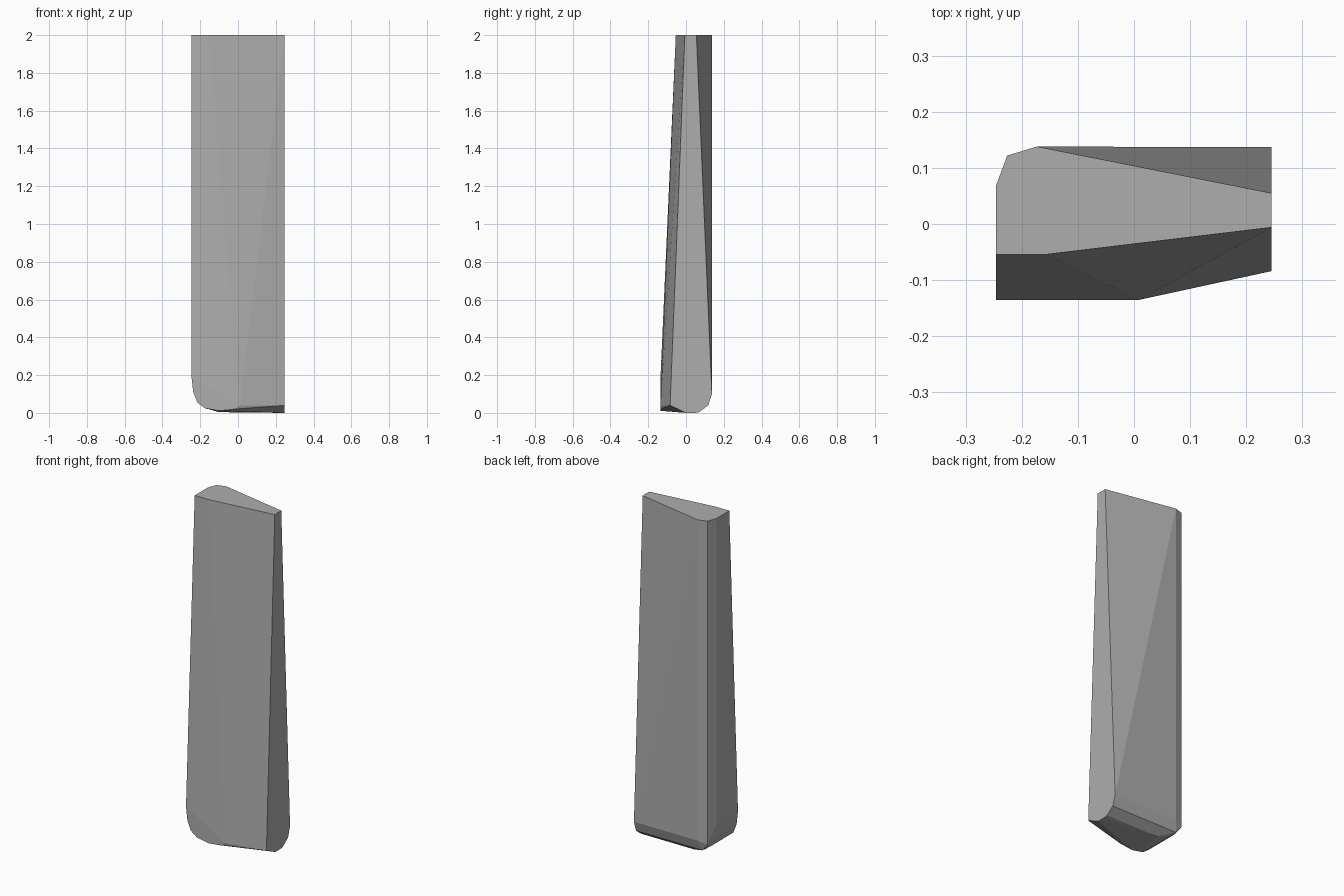
import bpy, bmesh

if "Cube" in bpy.data.objects:
    bpy.data.objects.remove(bpy.data.objects["Cube"])

# One plain grey for the whole block
grey = bpy.data.materials.new("grey")
grey.diffuse_color = (0.42, 0.42, 0.42, 1)
grey.use_nodes = True
grey.node_tree.nodes["Principled BSDF"].inputs["Base Color"].default_value = grey.diffuse_color

# Narrow top outline at z = 2
top = [(-.246, -.054), (-.246, .068), (-.226, .122), (-.173, .138),
       (.245, .055), (.245, -.006), (-.155, -.054)]
pts = [(x, y, 2) for x, y in top]

# Rounded left end: x, z profile swept from front to back
for x, z in [(-.246, .19), (-.237, .11), (-.215, .055), (-.175, .025), (-.1, .011)]:
    pts += [(x, -.135, z), (x, .068, z)]

# Rounded back lower edge: y, z profile swept from left to right
for y, z, left in [(.137, .1, -.173), (.118, .04, -.19), (.07, .004, -.1)]:
    pts += [(left, y, z), (.245, y, z)]
pts += [(-.226, .122, .085)]

# Chamfered right front and the keel of the bottom
pts += [(.01, -.135, .04), (.245, -.084, .04), (-.02, -.135, .02),
        (.245, 0, 0), (.245, .05, 0)]

bm = bmesh.new()
for p in pts:
    bm.verts.new(p)
res = bmesh.ops.convex_hull(bm, input=bm.verts[:])
bmesh.ops.delete(bm, geom=[v for v in bm.verts if not v.link_faces], context='VERTS')
bmesh.ops.dissolve_limit(bm, angle_limit=0.002, verts=bm.verts[:], edges=bm.edges[:])
bmesh.ops.recalc_face_normals(bm, faces=bm.faces[:])
mesh = bpy.data.meshes.new("tapered_block")
bm.to_mesh(mesh)
bm.free()
mesh.materials.append(grey)
block = bpy.data.objects.new("tapered_block", mesh)
bpy.context.collection.objects.link(block)
